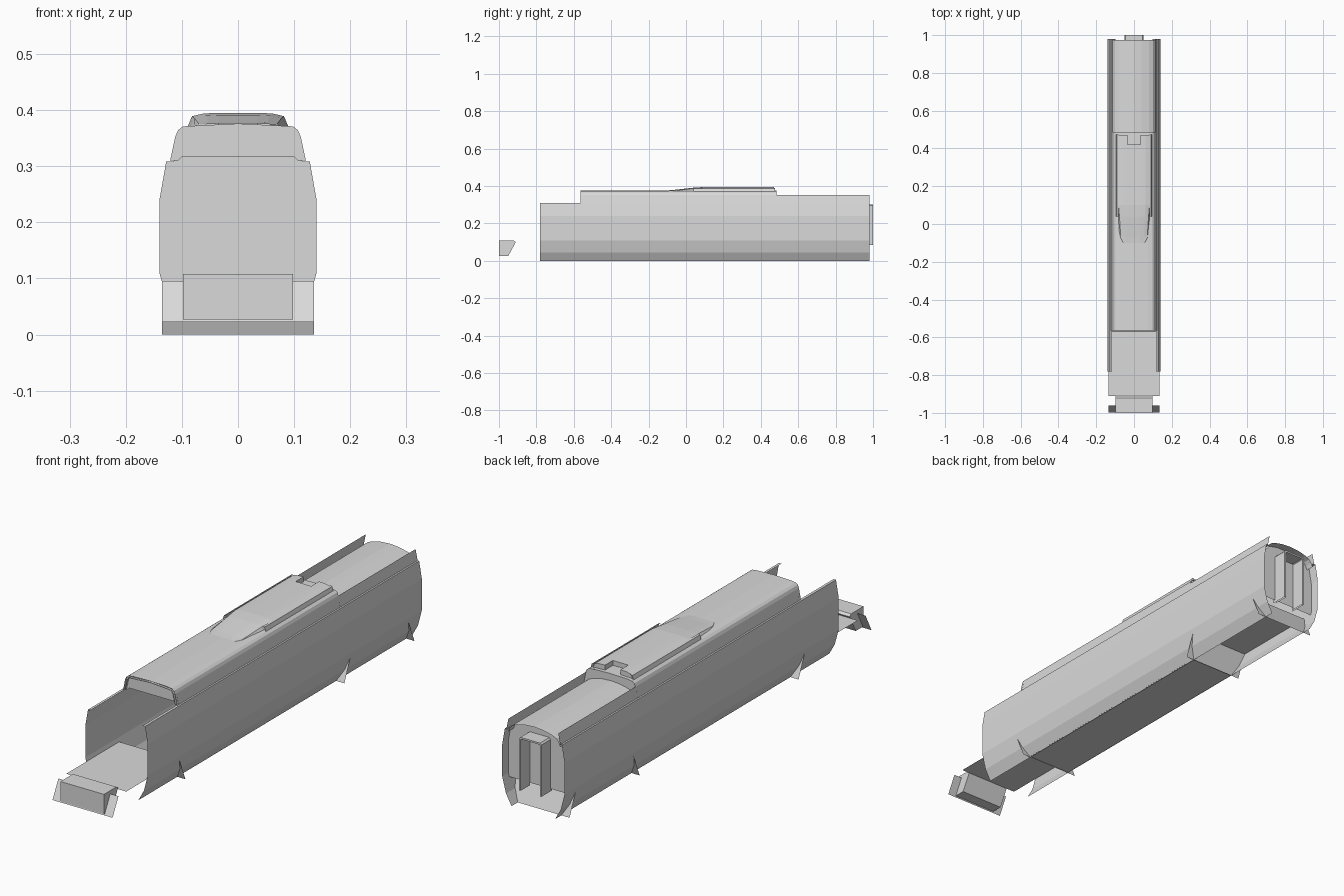
import bpy, bmesh

if "Cube" in bpy.data.objects:
    bpy.data.objects.remove(bpy.data.objects["Cube"])

grey = bpy.data.materials.new("plain_grey")
grey.diffuse_color = (0.7, 0.7, 0.7, 1)
grey.use_nodes = True
grey.node_tree.nodes["Principled BSDF"].inputs["Base Color"].default_value = grey.diffuse_color


def finish(name, bm):
    mesh = bpy.data.meshes.new(name)
    bm.normal_update()
    bm.to_mesh(mesh)
    bm.free()
    mesh.materials.append(grey)
    ob = bpy.data.objects.new(name, mesh)
    bpy.context.collection.objects.link(ob)
    return ob


def loft(name, rows, flip=False):
    """Skin a sheet over rows of points."""
    bm = bmesh.new()
    vs = [[bm.verts.new(p) for p in r] for r in rows]
    for a, b in zip(vs, vs[1:]):
        for i in range(len(a) - 1):
            f = (a[i], b[i], b[i + 1], a[i + 1])
            bm.faces.new(f[::-1] if flip else f)
    return finish(name, bm)


def sheet(name, profile, y0, y1, flip=False):
    """Run an x-z profile along y as a thin shell."""
    return loft(name, [[(x, y, z) for x, z in profile] for y in (y0, y1)], flip)


def poly(name, pts):
    bm = bmesh.new()
    bm.faces.new([bm.verts.new(p) for p in pts])
    return finish(name, bm)


def prism(name, section, half):
    """Extrude a y-z section across x."""
    bm = bmesh.new()
    a = [bm.verts.new((-half, y, z)) for y, z in section]
    b = [bm.verts.new((half, y, z)) for y, z in section]
    n = len(a)
    bm.faces.new(a)
    bm.faces.new(b[::-1])
    for i in range(n):
        bm.faces.new((a[i], b[i], b[(i + 1) % n], a[(i + 1) % n]))
    bmesh.ops.recalc_face_normals(bm, faces=bm.faces)
    return finish(name, bm)


def mirror_profile(half):
    """Half profile from +x edge to the centre, completed on -x."""
    return half + [(-x, z) for x, z in reversed(half) if x > 0]


# side walls with tucked bottom and top ledge
wall = [(0.098, 0), (0.123, 0.045), (0.14, 0.11), (0.14, 0.18),
        (0.14, 0.24), (0.128, 0.308), (0.117, 0.308)]
for s, side in ((1, "right"), (-1, "left")):
    sheet(side + "_wall", [(s * x, z) for x, z in wall], -0.78, 0.98, s > 0)
    # upright strips beside the lower rear roof
    sheet(side + "_rear_strip", [(s * 0.121, 0.308), (s * 0.112, 0.352)], 0.485, 0.98, s > 0)

# main roof shell with inner lining and end bulkheads
roof = mirror_profile([(0.121, 0.308), (0.112, 0.352), (0.107, 0.364),
                       (0.098, 0.371), (0.075, 0.374), (0, 0.376)])
sheet("main_roof", roof, -0.565, 0.485, True)
lining = mirror_profile([(0.113, 0.308), (0.103, 0.352), (0.096, 0.364), (0, 0.370)])
sheet("roof_lining", lining, -0.565, -0.55)
bulk = mirror_profile([(0.107, 0.31), (0.1, 0.317)])
bulk_top = mirror_profile([(0.121, 0.31), (0.112, 0.352), (0.107, 0.364), (0.098, 0.371), (0, 0.376)])
for name, y in (("front_roof_bulkhead", -0.555), ("rear_roof_bulkhead", 0.482)):
    poly(name, [(x, y, z) for x, z in bulk_top + bulk[::-1]])

# lower rear roof
rear = mirror_profile([(0.117, 0.296), (0.11, 0.312), (0.1, 0.325), (0.08, 0.334),
                       (0.04, 0.343), (0, 0.346)])
sheet("rear_roof", rear, 0.42, 0.975, True)

# raised roof fairing: tapered nose, level deck, notched back
rows = []
for y, w, z in ((-0.1, 0.055, 0.3755), (-0.07, 0.07, 0.378), (0.04, 0.077, 0.39),
                (0.1, 0.082, 0.394), (0.42, 0.082, 0.394)):
    edge = max(0.3755, z - 0.005)
    rows.append([(w + 0.008, y, 0.37), (w, y, edge), (w * 0.75, y, z), (0.035, y, z + 0.001),
                 (-0.035, y, z + 0.001), (-w * 0.75, y, z), (-w, y, edge), (-w - 0.008, y, 0.37)])
loft("roof_fairing", rows, True)
for s, side in ((1, "right"), (-1, "left")):
    tail = [[(s * x, y, z) for x, z in ((0.09, 0.37), (0.082, 0.389), (0.0615, 0.394),
                                        (0.035, 0.395), (0.035, 0.372))] for y in (0.42, 0.47)]
    loft(side + "_fairing_tail", tail, s > 0)
    poly(side + "_fairing_end", [(x, 0.47, z) for x, _, z in tail[0]])
    # slim rail along the fairing
    loft(side + "_fairing_rail", [[(s * x, y, z) for x, z in ((0.097, 0.368), (0.091, 0.388), (0.083, 0.39))]
                                  for y in (0.04, 0.475)], s > 0)
poly("fairing_notch_face", [(-0.035, 0.42, 0.372), (0.035, 0.42, 0.372),
                            (0.035, 0.42, 0.395), (-0.035, 0.42, 0.395)])

# floors above the running gear and the belly between
for name, y0, y1, z, w in (("front_floor", -0.91, -0.57, 0.095, 0.135),
                           ("belly", -0.53, 0.49, 0.003, 0.1),
                           ("rear_floor", 0.53, 0.9, 0.095, 0.135)):
    poly(name, [(-w, y0, z), (-w, y1, z), (w, y1, z), (w, y0, z)])

# slanted cross plates
for name, yt, yb, zb in (("front_plate", -0.96, -0.998, 0.022), ("front_gear_plate", -0.57, -0.53, 0),
                         ("rear_gear_plate", 0.53, 0.49, 0), ("rear_plate", 0.9, 0.94, 0)):
    poly(name, [(-0.135, yb, zb), (0.135, yb, zb), (0.135, yt, 0.095), (-0.135, yt, 0.095)])

# front coupler housing
prism("coupler_housing", [(-1, 0.027), (-1, 0.108), (-0.92, 0.108), (-0.91, 0.1), (-0.95, 0.027)], 0.098)

# rear end wall
end = mirror_profile([(0.136, 0.095), (0.14, 0.11), (0.14, 0.24), (0.128, 0.308), (0.117, 0.308),
                      (0.11, 0.312), (0.1, 0.325), (0.08, 0.334), (0.04, 0.343)])
poly("rear_end_wall", [(x, 0.94, z) for x, z in end])

# rear gangway frame around the recessed door
outer = [(0.05, 0.085), (0.05, 0.295), (0.044, 0.302), (-0.044, 0.302), (-0.05, 0.295), (-0.05, 0.085)]
inner = [(0.043, 0.085), (0.043, 0.292), (0.04, 0.295), (-0.04, 0.295), (-0.043, 0.292), (-0.043, 0.085)]
loft("gangway_frame", [[(x, y, z) for x, z in p] for p, y in
                       ((outer, 0.93), (outer, 1.0), (inner, 1.0), (inner, 0.941))], True)
